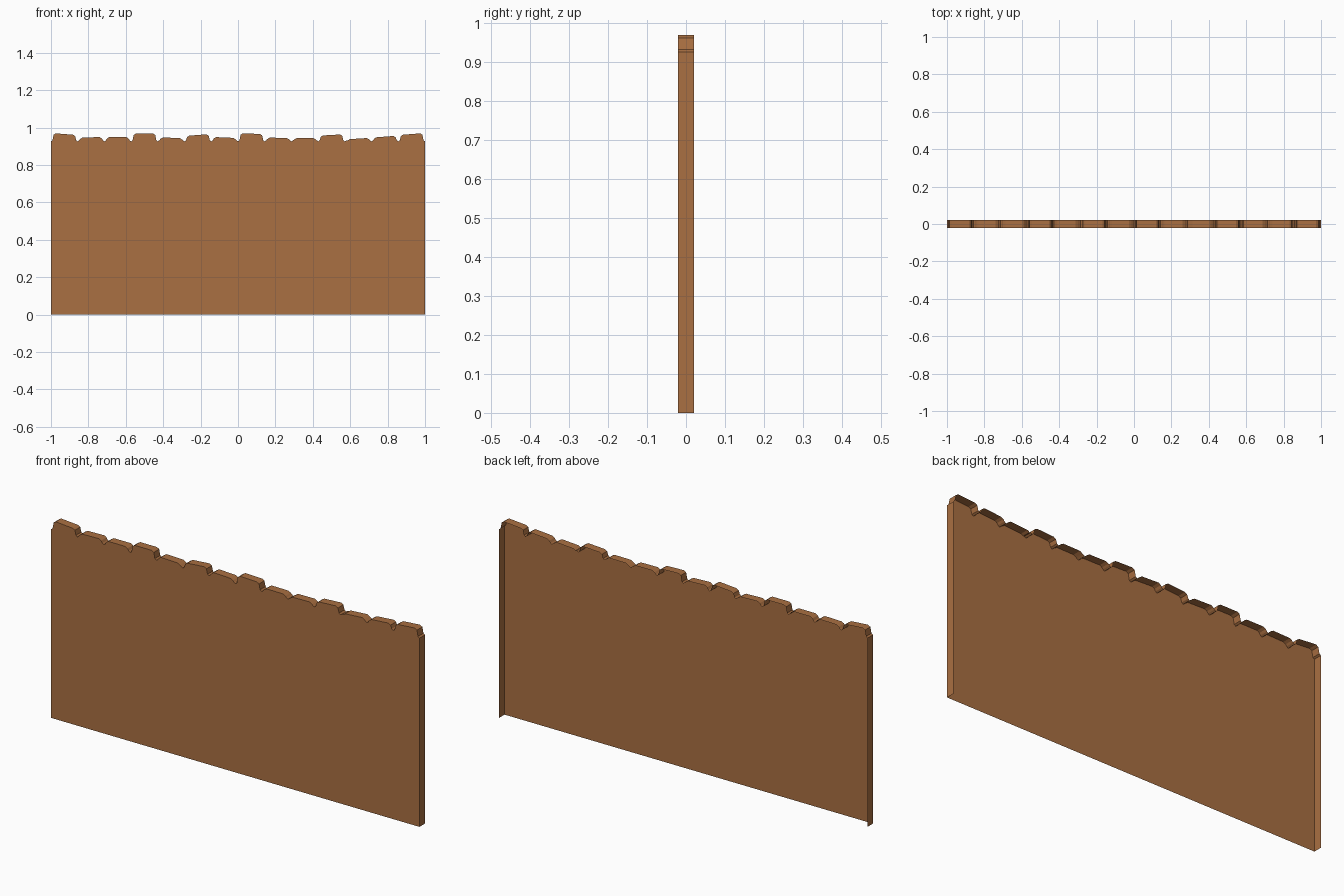
import bpy, bmesh

if "Cube" in bpy.data.objects:
    bpy.data.objects.remove(bpy.data.objects["Cube"])

wood = bpy.data.materials.new("brown wood")
wood.diffuse_color = (0.40, 0.16, 0.054, 1)
wood.use_nodes = True
wood.node_tree.nodes["Principled BSDF"].inputs["Base Color"].default_value = wood.diffuse_color

Y0, Y1 = -0.021, 0.021          # front plane, open back edge
NOTCH = 0.926
# top heights (left, right) of the fourteen planks
TOPS = [(.969, .962), (.947, .949), (.949, .949), (.968, .968), (.947, .944),
        (.957, .964), (.949, .945), (.969, .966), (.946, .945), (.943, .944),
        (.958, .963), (.938, .944), (.948, .955), (.962, .969)]
W = 2 / len(TOPS)


def plank_top(x0, left, right):
    """Worn top outline of one plank, left to right."""
    x1 = x0 + W
    return [(x0, NOTCH), (x0 + .008, NOTCH + .006), (x0 + .014, left - .007),
            (x0 + .026, left), (x1 - .026, right), (x1 - .014, right - .007),
            (x1 - .008, NOTCH + .006), (x1, NOTCH)]


# Fence shell: front face, top caps and end walls, with open back and bottom
bm = bmesh.new()
for i, (left, right) in enumerate(TOPS):
    x0 = -1 + i * W
    pts = plank_top(x0, left, right)
    front = [bm.verts.new((x, Y0, z)) for x, z in pts]
    back = [bm.verts.new((x, Y1, z)) for x, z in pts]
    foot = [bm.verts.new((x, Y0, 0)) for x in (x0, x0 + W)]
    bm.faces.new([foot[0], foot[1]] + front[::-1])
    for a in range(len(pts) - 1):
        bm.faces.new([front[a], front[a + 1], back[a + 1], back[a]])
    if i == 0:
        b = bm.verts.new((x0, Y1, 0))
        bm.faces.new([foot[0], front[0], back[0], b])
    if i == len(TOPS) - 1:
        b = bm.verts.new((x0 + W, Y1, 0))
        bm.faces.new([foot[1], b, back[-1], front[-1]])
bmesh.ops.remove_doubles(bm, verts=bm.verts, dist=1e-5)

mesh = bpy.data.meshes.new("plank_fence")
bm.to_mesh(mesh)
bm.free()
mesh.materials.append(wood)
fence = bpy.data.objects.new("plank_fence", mesh)
bpy.context.collection.objects.link(fence)
